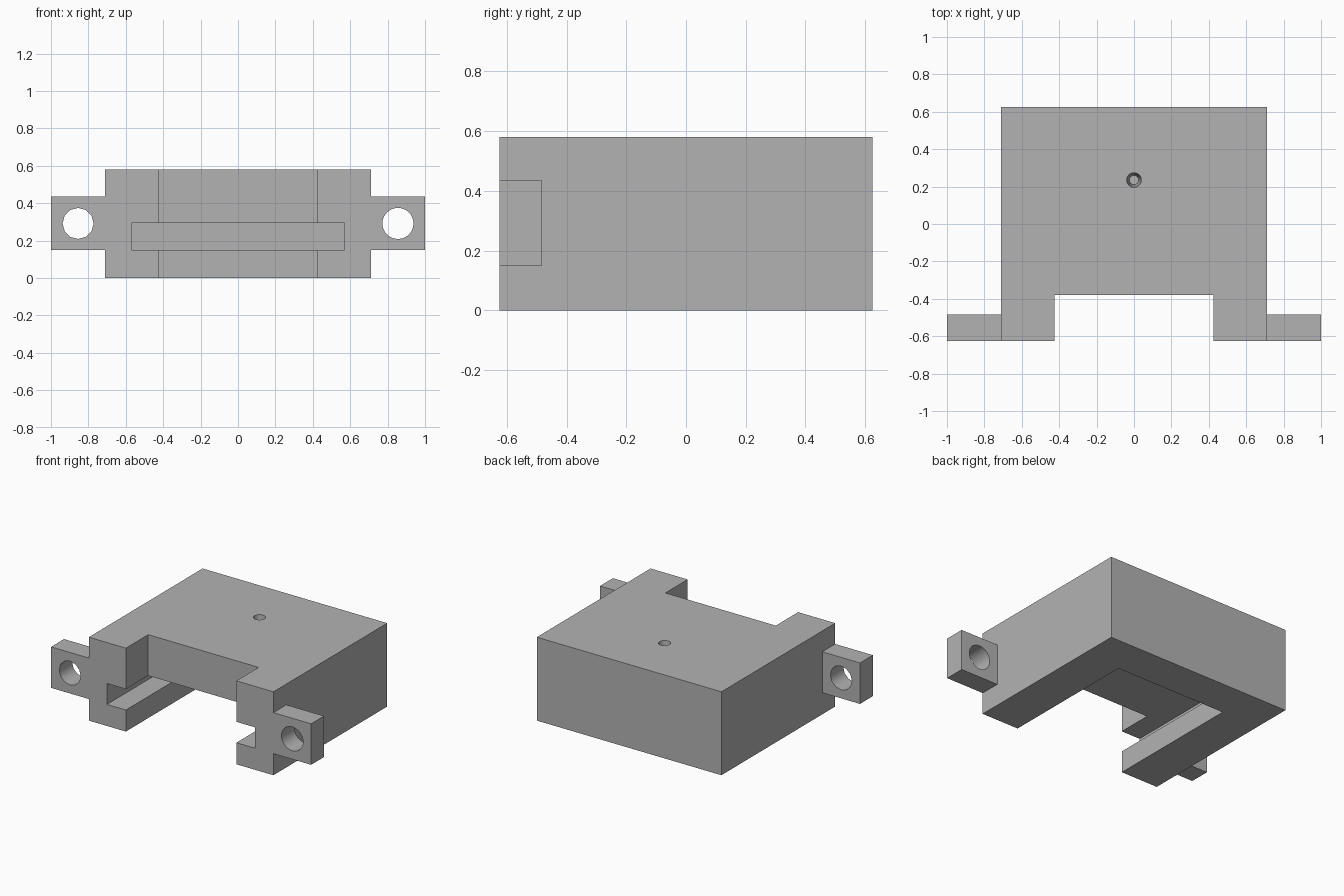
import bpy
import math

cube = bpy.data.objects.get("Cube")
if cube:
    bpy.data.objects.remove(cube, do_unlink=True)

grey = bpy.data.materials.new("plain_grey")
grey.use_nodes = True
COLOUR = (0.45, 0.45, 0.45, 1)
grey.diffuse_color = COLOUR
for node in grey.node_tree.nodes:
    if node.type == 'BSDF_PRINCIPLED':
        node.inputs["Base Color"].default_value = COLOUR


def box(name, x, y, z):
    """Box from (min, max) ranges."""
    bpy.ops.mesh.primitive_cube_add(size=1)
    ob = bpy.context.object
    ob.name = name
    ob.location = [(a + b) / 2 for a, b in (x, y, z)]
    ob.scale = [b - a for a, b in (x, y, z)]
    bpy.ops.object.transform_apply(location=True, rotation=True, scale=True)
    ob.data.materials.append(grey)
    return ob


def cone(name, r_low, r_top, depth, sides, location, rotation=(0, 0, 0)):
    bpy.ops.mesh.primitive_cone_add(vertices=sides, radius1=r_low, radius2=r_top,
                                    depth=depth, location=location, rotation=rotation)
    ob = bpy.context.object
    ob.name = name
    bpy.ops.object.transform_apply(location=True, rotation=True, scale=True)
    ob.data.materials.append(grey)
    return ob


def carve(target, cutters):
    """Subtract each cutter, then remove it."""
    for cutter in cutters:
        cutter.hide_render = True
        bpy.ops.object.select_all(action='DESELECT')
        target.select_set(True)
        bpy.context.view_layer.objects.active = target
        mod = target.modifiers.new("cut", 'BOOLEAN')
        mod.operation = 'DIFFERENCE'
        mod.solver = 'EXACT'
        mod.object = cutter
        bpy.ops.object.modifier_apply(modifier=mod.name)
        bpy.data.objects.remove(cutter, do_unlink=True)
    bpy.ops.object.shade_smooth_by_angle(angle=math.radians(40))


W, D, H = 0.71, 0.625, 0.58      # half width, half depth, height
SLOT = (0.15, 0.295)             # slot floor and ceiling
FRONT = -D - 0.1                 # cutters start ahead of the front face

# Housing block with a wide slot, open floor, upper notch and blind top hole
housing = box("housing", (-W, W), (-D, D), (0, H))
carve(housing, [
    box("slot_cutter", (-0.57, 0.57), (FRONT, 0.48), SLOT),
    box("floor_cutter", (-0.425, 0.425), (FRONT, 0.355), (-0.1, 0.2)),
    box("notch_cutter", (-0.425, 0.425), (FRONT, -0.38), (0.25, H + 0.1)),
    cone("top_hole_cutter", 0.025, 0.042, 0.24, 16, (0, 0.235, H - 0.08)),
])

# Mounting ears with a through hole on both sides
for side, label, sides in ((1, "left", 32), (-1, "right", 12)):
    ear = box(label + "_mounting_ear", sorted((side * W, side)), (-D, -0.483), (0.15, 0.435))
    carve(ear, [cone("ear_hole_cutter", 0.083, 0.083, 0.5, sides,
                     (side * 0.855, -0.55, 0.292), (math.pi / 2, 0, 0))])
